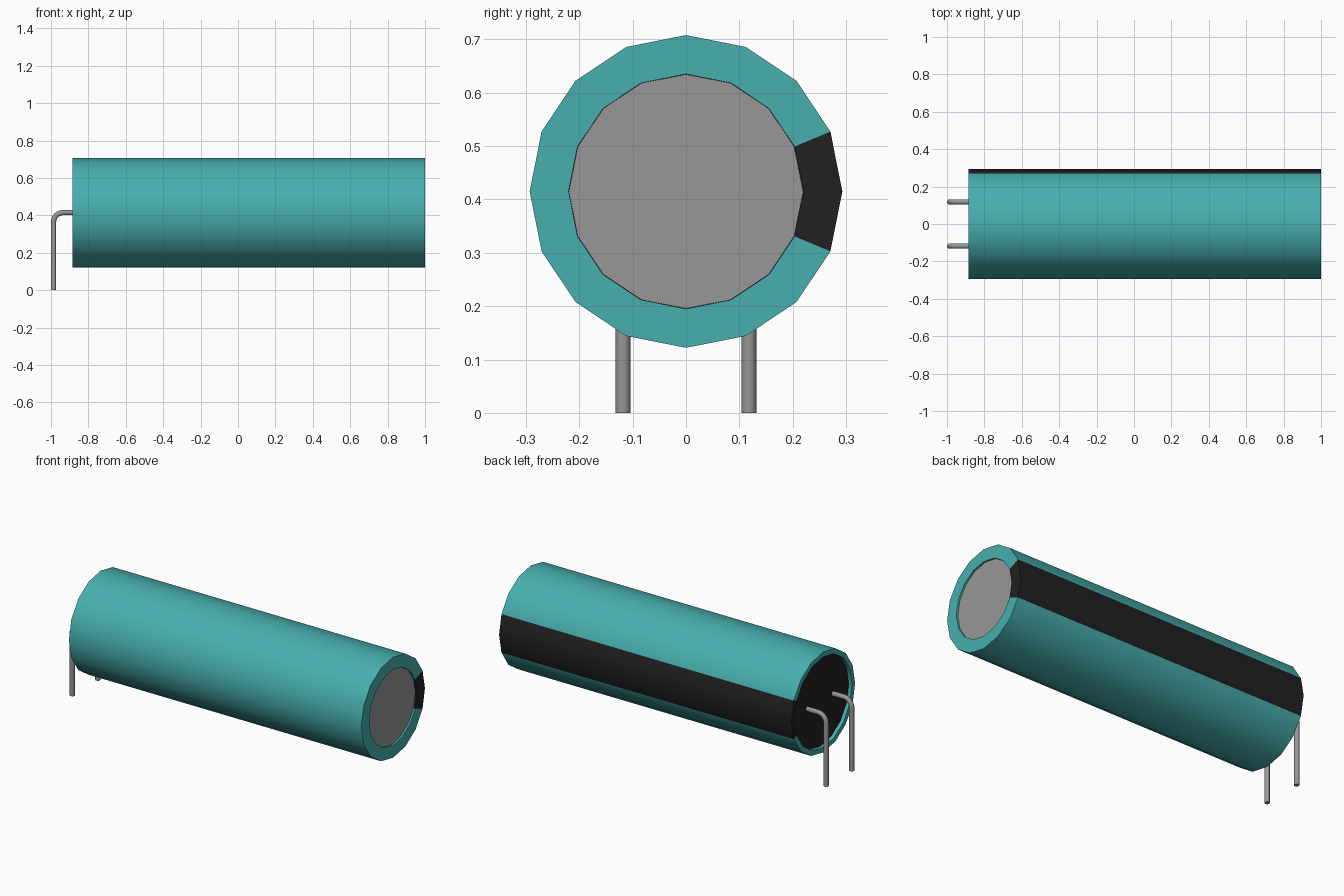
import bpy, bmesh, math
from mathutils import Vector

if "Cube" in bpy.data.objects:
    bpy.data.objects.remove(bpy.data.objects["Cube"])

SIDES, AXIS_Z = 16, 0.415
BACK, FRONT, RADIUS = -0.885, 1.0, 0.293


def material(name, rgb, rough=0.5):
    m = bpy.data.materials.new(name)
    m.use_nodes = True
    m.diffuse_color = (*rgb, 1)
    bsdf = m.node_tree.nodes["Principled BSDF"]
    bsdf.inputs["Base Color"].default_value = (*rgb, 1)
    bsdf.inputs["Roughness"].default_value = rough
    return m


teal = material("teal sleeve", (0.065, 0.43, 0.43))
black = material("black", (0.015, 0.015, 0.015))
grey = material("metal grey", (0.31, 0.31, 0.31))


def finish(name, bm, mats, angle=30):
    bmesh.ops.recalc_face_normals(bm, faces=bm.faces)
    mesh = bpy.data.meshes.new(name)
    bm.to_mesh(mesh)
    bm.free()
    for m in mats:
        mesh.materials.append(m)
    ob = bpy.data.objects.new(name, mesh)
    bpy.context.collection.objects.link(ob)
    bpy.ops.object.select_all(action='DESELECT')
    ob.select_set(True)
    bpy.context.view_layer.objects.active = ob
    bpy.ops.object.shade_smooth_by_angle(angle=math.radians(angle))
    return ob


def ring(bm, x, r):
    return [bm.verts.new((x, r * math.cos(a), AXIS_Z + r * math.sin(a)))
            for a in (2 * math.pi * i / SIDES for i in range(SIDES))]


def bridge(bm, a, b):
    n = len(a)
    return [bm.faces.new((a[i], a[(i + 1) % n], b[(i + 1) % n], b[i])) for i in range(n)]


# Sleeve: a closed lathed shell, with the two facets facing +y painted as the stripe
profile = [(BACK, 0.264), (BACK, RADIUS), (FRONT, RADIUS), (FRONT, 0.22),
           (FRONT - 0.02, 0.22), (FRONT - 0.02, 0.264)]
bm = bmesh.new()
rings = [ring(bm, x, r) for x, r in profile]
for k, a in enumerate(rings):
    for i, f in enumerate(bridge(bm, a, rings[(k + 1) % len(rings)])):
        f.material_index = 1 if i in (0, SIDES - 1) else 0
finish("sleeve", bm, [teal, black])


# End discs, set just inside the sleeve
def disc(name, x, r, mat, depth):
    bm = bmesh.new()
    a, b = ring(bm, x, r), ring(bm, x + depth, r)
    bridge(bm, a, b)
    bm.faces.new(a)
    bm.faces.new(b)
    finish(name, bm, [mat])


disc("can_top", FRONT - 0.01, 0.2195, grey, -0.02)
disc("rubber_seal", BACK + 0.02, 0.2635, black, 0.02)


# Bent wire lead: a round section carried along out, bend and down
def lead(name, y, r=0.014, bend=0.05, n=12):
    xd = -1 + r
    path = [((BACK + 0.03, AXIS_Z), 0)]
    for i in range(9):
        t = math.pi / 2 * i / 8
        path.append(((xd + bend - bend * math.sin(t), AXIS_Z - bend + bend * math.cos(t)), t))
    path.append(((xd, 0), math.pi / 2))
    bm = bmesh.new()
    loops = []
    for (x, z), t in path:
        out = Vector((-math.sin(t), 0, math.cos(t)))
        loops.append([bm.verts.new(Vector((x, y, z)) + out * r * math.cos(a)
                                   + Vector((0, r * math.sin(a), 0)))
                      for a in (2 * math.pi * i / n for i in range(n))])
    for a, b in zip(loops, loops[1:]):
        bridge(bm, a, b)
    bm.faces.new(loops[0])
    bm.faces.new(loops[-1])
    finish(name, bm, [grey], 40)


lead("left_lead", 0.118)
lead("right_lead", -0.118)
